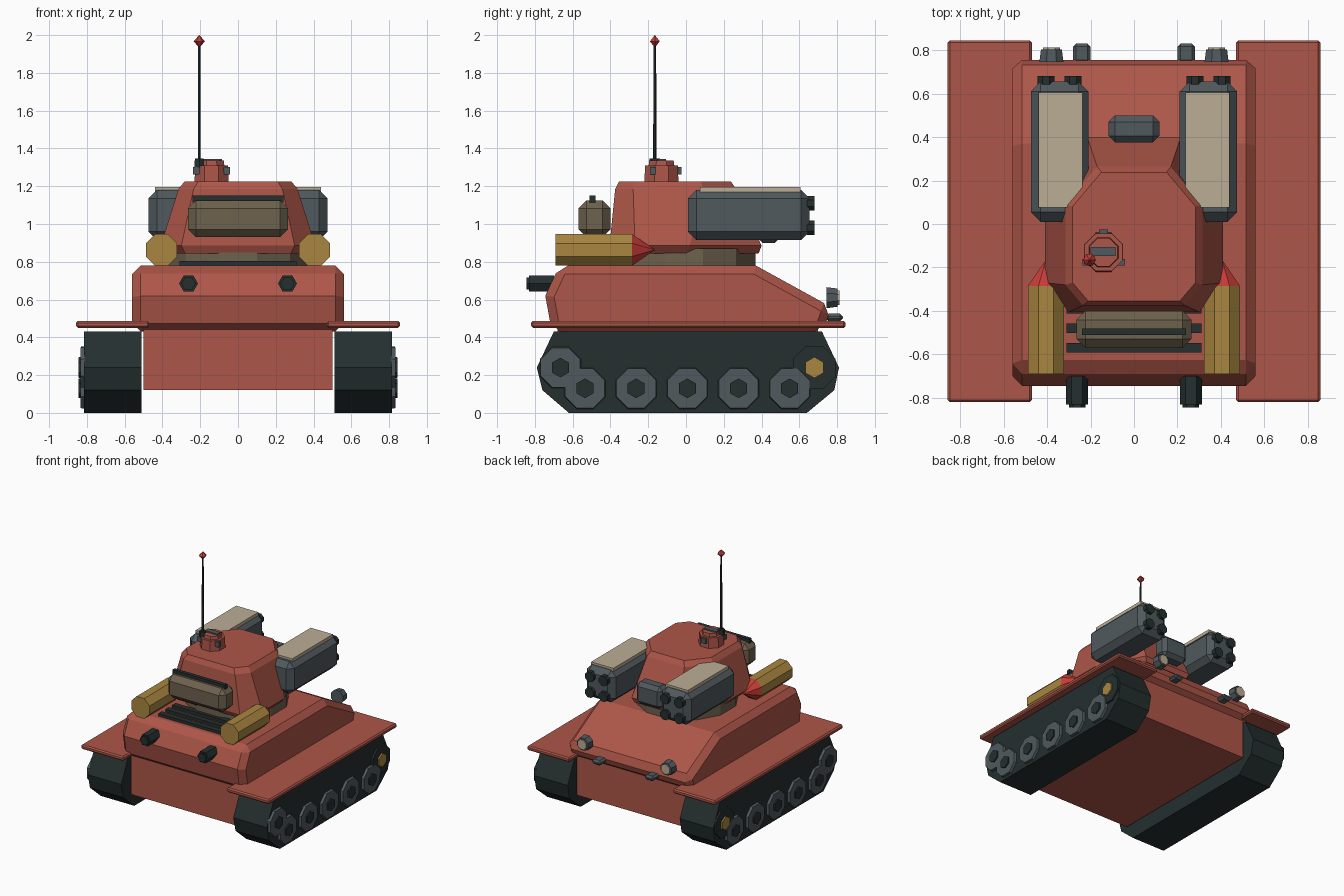
import bpy
import bmesh
from math import cos, sin, pi
from mathutils import Vector

cube = bpy.data.objects.get("Cube")
if cube:
    bpy.data.objects.remove(cube, do_unlink=True)


def material(name, rgb):
    m = bpy.data.materials.new(name)
    m.use_nodes = True
    m.diffuse_color = (*rgb, 1)
    m.node_tree.nodes["Principled BSDF"].inputs["Base Color"].default_value = (*rgb, 1)
    return m


RED = material("brick red paint", (0.42, 0.093, 0.065))
SIGNAL = material("signal red", (0.56, 0.045, 0.038))
DARK = material("dark rubber", (0.018, 0.028, 0.028))
STEEL = material("grey steel", (0.08, 0.1, 0.11))
KHAKI = material("khaki brown", (0.156, 0.122, 0.076))
BRASS = material("brass", (0.4, 0.24, 0.052))
CREAM = material("cream panel", (0.5, 0.42, 0.3))


def loft(name, rings, mat, bevel=0, mirror=False):
    """Skin rings of points, cap both ends, optionally chamfer and mirror."""
    bm = bmesh.new()
    loops = [[bm.verts.new(p) for p in ring] for ring in rings]
    n = len(loops[0])
    for a, b in zip(loops, loops[1:]):
        for i in range(n):
            j = (i + 1) % n
            bm.faces.new((a[i], a[j], b[j], b[i]))
    bm.faces.new(loops[0])
    bm.faces.new(loops[-1])
    bmesh.ops.recalc_face_normals(bm, faces=bm.faces)
    mesh = bpy.data.meshes.new(name)
    bm.to_mesh(mesh)
    bm.free()
    mesh.materials.append(mat)
    obj = bpy.data.objects.new(name, mesh)
    bpy.context.collection.objects.link(obj)
    if bevel:
        mod = obj.modifiers.new("Chamfer", 'BEVEL')
        mod.width = bevel
        mod.segments = 1
        mod.limit_method = 'ANGLE'
        mod.angle_limit = 0.7
    if mirror:
        mod = obj.modifiers.new("Mirror", 'MIRROR')
        mod.use_mirror_merge = False
    return obj


def box(name, x, y, z, mat, bevel=0, mirror=False):
    ring = [(x[0], y[0]), (x[1], y[0]), (x[1], y[1]), (x[0], y[1])]
    return loft(name, [[(*p, h) for p in ring] for h in z], mat, bevel, mirror)


def side_profile(name, pts, x, mat, bevel=0, mirror=False):
    return loft(name, [[(h, *p) for p in pts] for h in x], mat, bevel, mirror)


def tube(name, centre, axis, stations, sides, mat, mirror=False, turn=0.5):
    """Faceted round part; stations are (offset along axis, radius)."""
    rings = []
    for off, r in stations:
        ring = []
        for i in range(sides):
            a = 2 * pi * (i + turn) / sides
            u, v = r * cos(a), r * sin(a)
            local = {'x': (off, u, v), 'y': (u, off, v), 'z': (u, v, off)}[axis]
            ring.append(Vector(centre) + Vector(local))
        rings.append(ring)
    return loft(name, rings, mat, 0, mirror)


# Hull and fenders
box("lower_hull", (-0.5, 0.5), (-0.68, 0.7), (0.12, 0.46), RED)
hull = [(-0.71, 0.43), (-0.745, 0.62), (-0.67, 0.78), (0.37, 0.78), (0.77, 0.56), (0.725, 0.43)]
side_profile("upper_hull", hull, (-0.56, 0.56), RED, 0.045)
box("fender", (0.47, 0.857), (-0.82, 0.845), (0.45, 0.487), RED, 0.01, True)

# Running gear
track = [(-0.62, 0), (0.64, 0), (0.785, 0.12), (0.81, 0.24),
         (0.72, 0.43), (-0.7, 0.43), (-0.79, 0.24), (-0.76, 0.12)]
side_profile("track", track, (0.51, 0.815), DARK, 0, True)
wheels = [(-0.535 + 0.271 * i, 0.13) for i in range(5)] + [(-0.665, 0.24)]
for y, z in wheels:
    tube("road_wheel", (0.81, y, z), 'x', [(0, 0.118), (0.025, 0.113)], 8, STEEL, True)
    tube("wheel_hub", (0.83, y, z), 'x', [(0, 0.052), (0.015, 0.052)], 6, DARK, True)
tube("drive_sprocket", (0.81, 0.68, 0.24), 'x', [(0, 0.122), (0.02, 0.122)], 8, DARK, True)
tube("sprocket_hub", (0.825, 0.68, 0.24), 'x', [(0, 0.056), (0.017, 0.056)], 6, BRASS, True)

# Deck fittings
for y in (-0.57, -0.48, -0.39):
    box("grille_bar", (-0.31, 0.31), (y - 0.022, y + 0.022), (0.77, 0.803), DARK)
tube("exhaust_pipe", (0.262, -0.7, 0.685), 'y',
     [(0, 0.05), (-0.07, 0.05), (-0.07, 0.038), (-0.145, 0.038)], 6, DARK, True, 0)
tube("exhaust_collar", (0.262, -0.77, 0.685), 'y', [(0, 0.05), (-0.06, 0.05)], 6, DARK, True, 0)
tube("headlamp", (0.38, 0.745, 0.61), 'y', [(0, 0.06), (0.058, 0.052)], 8, STEEL, True)
tube("headlamp_lens", (0.38, 0.8, 0.61), 'y', [(0, 0.042), (0.012, 0.042)], 8, CREAM, True)
box("tow_block", (0.2, 0.28), (0.74, 0.83), (0.485, 0.525), STEEL, 0.014, True)

# Side tanks with pointed caps
tube("side_tank", (0.405, 0, 0.863), 'y', [(-0.69, 0.09), (-0.285, 0.09)], 8, BRASS, True)
tube("tank_nose", (0.405, 0, 0.863), 'y', [(-0.285, 0.09), (-0.168, 0.003)], 8, SIGNAL, True)

# Turret
tube("turret_ring", (0, -0.01, 0), 'z', [(0.77, 0.39), (0.87, 0.39)], 12, KHAKI)


def plan(half, z):
    return [(x, y, z) for x, y in half] + [(-x, y, z) for x, y in reversed(half)]


foot = [(0.3, -0.405), (0.41, -0.27), (0.41, 0.02), (0.215, 0.4)]
waist = [(0.28, -0.385), (0.375, -0.26), (0.375, 0.0), (0.2, 0.385)]
shoulder = [(0.235, -0.375), (0.315, -0.28), (0.315, 0.09), (0.17, 0.265)]
roof = [(0.21, -0.355), (0.283, -0.27), (0.283, 0.08), (0.15, 0.238)]
loft("turret", [plan(waist, 0.845), plan(foot, 0.885), plan(shoulder, 1.185), plan(roof, 1.225)], RED)
box("front_bin", (-0.265, 0.265), (-0.57, -0.4), (0.93, 1.125), KHAKI, 0.042)
box("bin_rail", (-0.24, 0.24), (-0.51, -0.48), (1.115, 1.15), DARK)
box("rear_bin", (-0.117, 0.117), (0.375, 0.5), (0.9, 1.08), STEEL, 0.03)

# Rocket launchers
box("launcher", (0.21, 0.475), (0.01, 0.655), (0.915, 1.18), STEEL, 0.045, True)
box("launcher_lid", (0.238, 0.44), (0.075, 0.605), (1.17, 1.197), CREAM, 0, True)
for x in (0.28, 0.405):
    for z in (0.98, 1.11):
        tube("launch_tube", (x, 0.64, z), 'y', [(0, 0.042), (0.04, 0.042)], 8, DARK, True)

# Cupola
cx, cy = -0.14, -0.13
tube("cupola", (cx, cy, 0), 'z', [(1.21, 0.098), (1.31, 0.094)], 8, RED)
tube("hatch", (cx, cy, 0), 'z', [(1.3, 0.075), (1.335, 0.07)], 8, RED)
box("hatch_plate", (-0.2, -0.085), (-0.147, -0.105), (1.33, 1.345), STEEL)
for a in (pi / 2, pi * 7 / 6, -pi / 6):
    bx, by = cx + 0.09 * cos(a), cy + 0.09 * sin(a)
    box("vision_block", (bx - 0.02, bx + 0.02), (by - 0.015, by + 0.015), (1.262, 1.302), STEEL)

# Antenna
mast = (-0.205, -0.165, 0)
tube("antenna_base", mast, 'z', [(1.3, 0.03), (1.347, 0.027)], 6, DARK)
tube("antenna_rod", mast, 'z', [(1.34, 0.009), (1.95, 0.007)], 6, DARK)
tube("antenna_tip", mast, 'z', [(1.935, 0.001), (1.967, 0.03), (2.0, 0.001)], 6, SIGNAL, False, 0)
